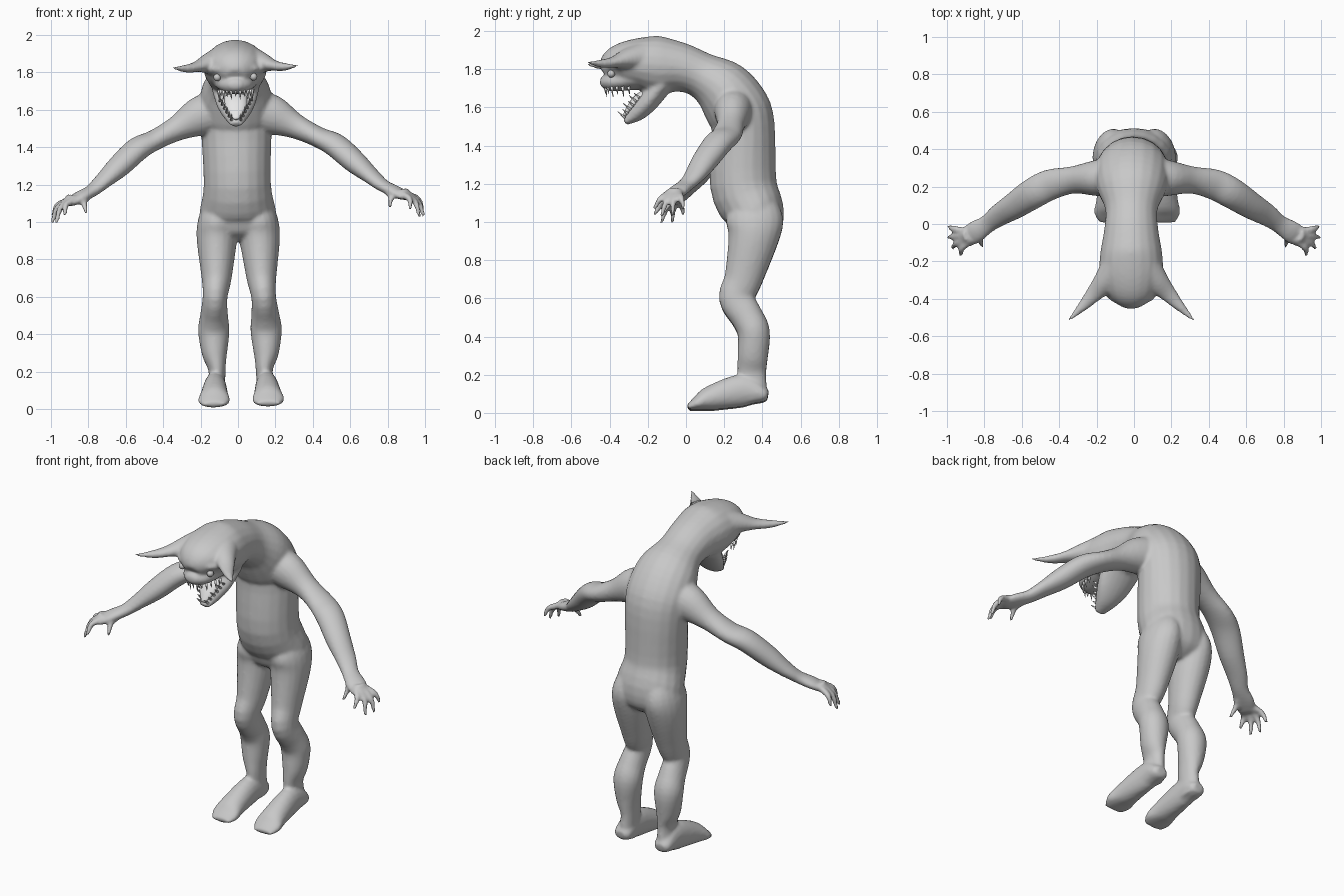
import bpy, bmesh, math
from mathutils import Vector, Matrix

if "Cube" in bpy.data.objects:
    bpy.data.objects.remove(bpy.data.objects["Cube"])

RIGHT, UP = Vector((1, 0, 0)), Vector((0, 0, 1))
# The whole stance leans slightly sideways about the hips
STANCE = Matrix.Translation(UP) @ Matrix.Rotation(-.018, 4, 'Y') @ Matrix.Translation(-UP)


def make_material(name, grey):
    material = bpy.data.materials.new(name)
    material.use_nodes = True
    colour = (grey, grey, grey, 1)
    material.diffuse_color = colour
    shader = material.node_tree.nodes["Principled BSDF"]
    shader.inputs["Base Color"].default_value = colour
    return material


def spline(before, start, end, after, t):
    """Catmull-Rom value between start and end."""
    slope_in, slope_out = (end - before) / 2, (after - start) / 2
    rise = end - start
    curve = 3 * rise - 2 * slope_in - slope_out
    twist = slope_in + slope_out - 2 * rise
    return start + t * (slope_in + t * (curve + t * twist))


def smooth_rows(rows, steps):
    padded = [rows[0], *rows, rows[-1]]
    result = []
    for group in zip(padded, padded[1:], padded[2:], padded[3:]):
        for step in range(steps):
            result.append([spline(*values, step / steps) for values in zip(*group)])
    return result + [rows[-1]]


def loft(bm, rows, across=RIGHT, side=1, sides=20, steps=4):
    """Closed tube through rows of (x, y, z, radius along across, other radius)."""
    rows = smooth_rows(rows, steps)
    centres = [Vector((side * x, y, z)) for x, y, z, wide, deep in rows]
    rings = []
    for i, (centre, row) in enumerate(zip(centres, rows)):
        following = centres[min(i + 1, len(centres) - 1)]
        tangent = (following - centres[max(i - 1, 0)]).normalized()
        u = (across - tangent * across.dot(tangent)).normalized()
        v = tangent.cross(u)
        wide, deep = row[-2:]
        ring = []
        for k in range(sides):
            angle = math.tau * k / sides
            offset = u * wide * math.cos(angle) + v * deep * math.sin(angle)
            ring.append(bm.verts.new(centre + offset))
        rings.append(ring)
    for lower, upper in zip(rings, rings[1:]):
        for k in range(sides):
            bm.faces.new((lower[k - 1], lower[k], upper[k], upper[k - 1]))
    bm.faces.new(rings[0])
    bm.faces.new(rings[-1])


def central(bm, rows):
    """Loft on the middle plane through rows of (y, z, width, depth)."""
    loft(bm, [(0, *row) for row in rows])


def spike(bm, base, direction, length, radius):
    base, direction = Vector(base), Vector(direction).normalized()
    root, tip = base - direction * radius, base + direction * length
    loft(bm, [(*root, radius, radius), (*tip, .001, .001)], sides=6, steps=1)


def finish(bm, name, material):
    bmesh.ops.recalc_face_normals(bm, faces=bm.faces)
    bm.transform(STANCE)
    mesh = bpy.data.meshes.new(name)
    bm.to_mesh(mesh)
    bm.free()
    mesh.materials.append(material)
    for polygon in mesh.polygons:
        polygon.use_smooth = True
    part = bpy.data.objects.new(name, mesh)
    bpy.context.collection.objects.link(part)
    return part


skin = make_material("grey skin", .58)
pale = make_material("pale teeth", .85)

body, teeth = bmesh.new(), bmesh.new()
tongue, eyes = bmesh.new(), bmesh.new()

# Torso, hunched neck and skull
central(body, [(.36, .9, .1, .06), (.36, .95, .19, .13), (.355, 1.05, .205, .16),
               (.3, 1.2, .18, .175), (.3, 1.5, .19, .165), (.265, 1.6, .2, .17),
               (.19, 1.7, .185, .155), (.08, 1.77, .14, .12), (-.03, 1.81, .145, .13),
               (-.15, 1.82, .165, .155), (-.25, 1.83, .17, .135),
               (-.34, 1.825, .145, .11), (-.4, 1.8, .1, .08), (-.43, 1.78, .05, .04)])

# Upper and lower jaw
central(body, [(-.2, 1.77, .13, .08), (-.3, 1.745, .115, .055),
               (-.4, 1.735, .085, .05), (-.45, 1.735, .03, .02)])
central(body, [(-.13, 1.72, .13, .06), (-.2, 1.63, .105, .055),
               (-.26, 1.57, .07, .045), (-.32, 1.52, .03, .015)])


def add_finger(side, base, tip):
    """Tapered finger with its middle joint raised."""
    reach = tip - base
    joint = base + reach / 2 + (RIGHT + UP) * .015
    stations = [(base - reach / 4, .018), (base, .019), (joint, .017), (tip, .01)]
    rows = [(*point, radius, radius) for point, radius in stations]
    loft(body, rows, Vector((.6, .8, 0)), side, sides=10)


def add_hand(side):
    palm = Vector((.86, -.05, 1.13))
    for finger in range(4):
        angle = math.radians(26 * finger - 62)
        aim = Vector((math.cos(angle), math.sin(angle), 0))
        drop = .12 if finger in (1, 2) else .08
        add_finger(side, palm + aim * .055, palm + aim * .135 - UP * drop)
    # Thumb
    add_finger(side, Vector((.8, -.04, 1.15)), Vector((.81, -.12, 1.06)))


for side in (-1, 1):
    # Horn
    loft(body, [(.08, -.24, 1.86, .08, .09), (.14, -.31, 1.85, .055, .065),
                (.2, -.375, 1.835, .03, .045), (.26, -.44, 1.825, .022, .028),
                (.34, -.52, 1.83, .005, .005)], UP, side)
    # Brow
    loft(body, [(.03, -.41, 1.815, .015, .015), (.09, -.395, 1.82, .02, .025),
                (.14, -.33, 1.81, .02, .025)], UP, side)
    # Arm and palm
    loft(body, [(.1, .25, 1.6, .11, .11), (.2, .245, 1.565, .105, .095),
                (.32, .235, 1.505, .067, .073), (.44, .21, 1.445, .055, .083),
                (.53, .165, 1.4, .063, .083), (.63, .1, 1.31, .06, .073),
                (.72, .045, 1.23, .042, .06), (.78, 0, 1.18, .033, .05),
                (.85, -.045, 1.145, .03, .06), (.9, -.08, 1.115, .018, .05)], UP, side)
    add_hand(side)
    # Leg
    loft(body, [(.09, .355, 1.08, .09, .13), (.11, .36, 1, .105, .15),
                (.115, .35, .9, .107, .13), (.12, .3, .7, .08, .1),
                (.13, .265, .6, .066, .093), (.137, .32, .5, .075, .085),
                (.14, .355, .42, .084, .085), (.138, .35, .3, .068, .08),
                (.126, .345, .2, .045, .075), (.135, .36, .06, .05, .07)], RIGHT, side)
    # Foot
    loft(body, [(.137, .43, .09, .035, .025), (.137, .4, .095, .055, .045),
                (.138, .3, .115, .06, .085), (.143, .13, .075, .075, .065),
                (.145, .06, .047, .086, .038), (.145, .01, .025, .06, .015)], RIGHT, side)
    # Eye
    bmesh.ops.create_uvsphere(eyes, u_segments=16, v_segments=10, radius=.02,
                              matrix=Matrix.Translation((side * .097, -.392, 1.775)))
    # Lower teeth along each jaw edge
    for i in range(6):
        t = i / 5
        edge = (side * (.085 - .06 * t), -.25 - .075 * t, 1.655 - .105 * t)
        spike(teeth, edge, (0, -.8, .7), .045 if i % 2 else .03, .008)

# Upper teeth around the snout
for i in range(13):
    angle = math.pi * (i / 12 - .5)
    gum = (.092 * math.sin(angle), -.3 - .125 * math.cos(angle), 1.7)
    spike(teeth, gum, (0, .15, -1), .045 if i % 2 else .03, .009)

# Tongue
central(tongue, [(-.19, 1.69, .06, .02), (-.25, 1.645, .06, .025),
                 (-.29, 1.6, .05, .02), (-.33, 1.55, .012, .006)])

finish(teeth, "teeth", pale)
finish(tongue, "tongue", pale)
finish(eyes, "eyes", skin)

# Fuse the body parts into one soft skin
body_part = finish(body, "body", skin)
fuse = body_part.modifiers.new("fuse", 'REMESH')
fuse.mode = 'VOXEL'
fuse.voxel_size = .0105
fuse.use_smooth_shade = True
soften = body_part.modifiers.new("soften", 'SMOOTH')
soften.factor = .5
soften.iterations = 5
